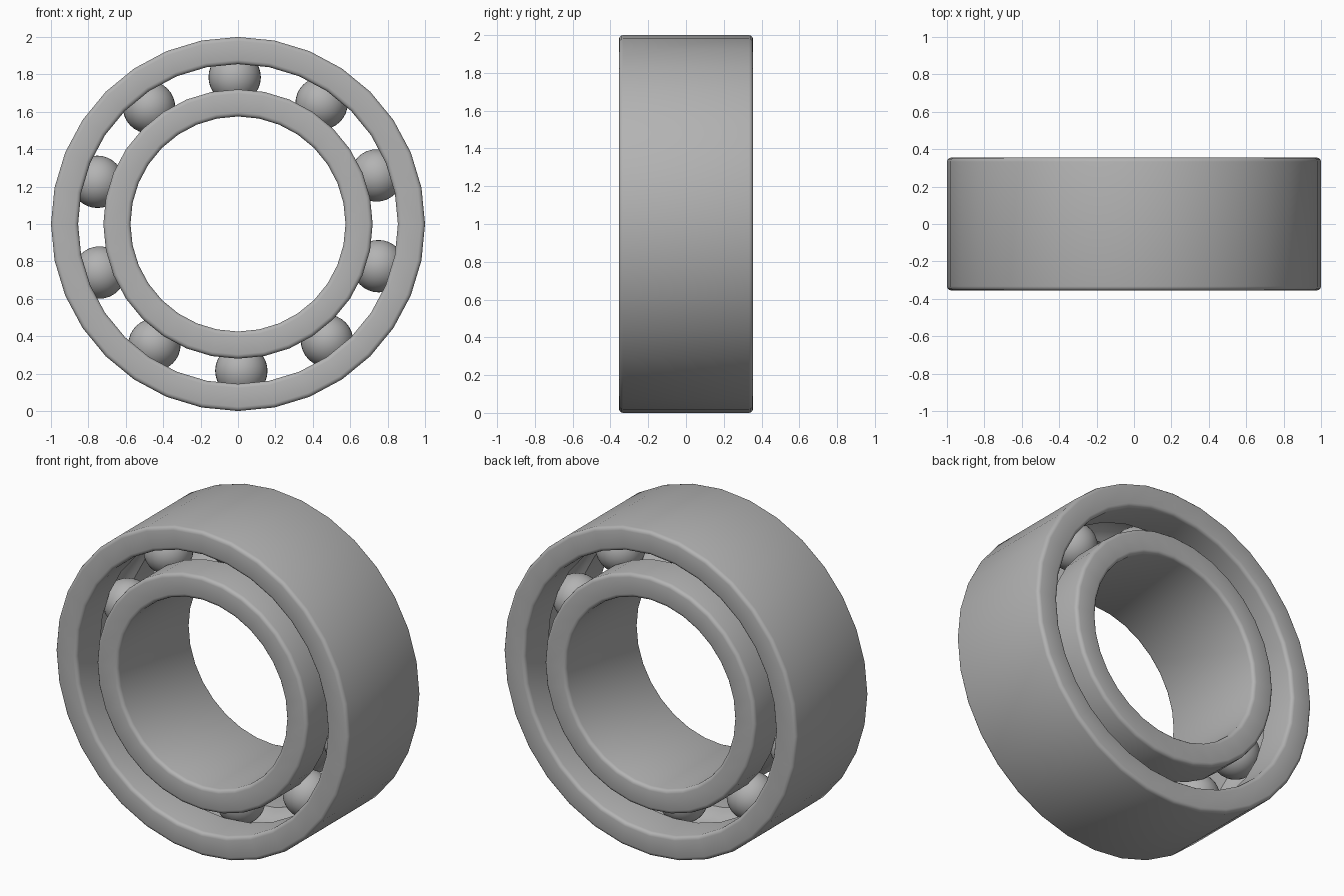
import bpy, bmesh, math
from mathutils import Vector, Matrix

if "Cube" in bpy.data.objects:
    bpy.data.objects.remove(bpy.data.objects["Cube"])

HALF_WIDTH = 0.355
PITCH = 0.785       # radius of the circle of ball centres
BALL = 0.14
SEGMENTS = 32
CENTRE = Vector((0, 0, 1))

steel = bpy.data.materials.new("grey steel")
steel.use_nodes = True
steel.diffuse_color = (0.45, 0.45, 0.45, 1)
steel.node_tree.nodes["Principled BSDF"].inputs["Base Color"].default_value = steel.diffuse_color


def finish(name, bm):
    mesh = bpy.data.meshes.new(name)
    bmesh.ops.recalc_face_normals(bm, faces=bm.faces)
    bm.to_mesh(mesh)
    bm.free()
    obj = bpy.data.objects.new(name, mesh)
    obj.location = CENTRE
    bpy.context.collection.objects.link(obj)
    mesh.materials.append(steel)
    bpy.ops.object.select_all(action='DESELECT')
    obj.select_set(True)
    bpy.context.view_layer.objects.active = obj
    bpy.ops.object.shade_smooth_by_angle(angle=math.radians(35))
    return obj


def ring_profile(plain, raced, bevel=0.022):
    """Closed (radius, y) loop: rounded corners plus a ball groove on the raced side."""
    side = 1 if raced > plain else -1
    pts = []

    def corner(radius, y, r_in, y_in, start):
        for i in range(4):
            a = math.radians(30 * i)
            s, c = (math.sin(a), math.cos(a)) if start else (math.cos(a), math.sin(a))
            pts.append((radius + r_in * bevel * (1 - s), y + y_in * bevel * (1 - c)))

    corner(plain, -HALF_WIDTH, side, 1, False)
    pts.reverse()
    corner(plain, HALF_WIDTH, side, -1, True)
    first = sorted(pts, key=lambda p: p[1])
    pts.clear()
    corner(raced, HALF_WIDTH, -side, -1, True)
    corner(raced, -HALF_WIDTH, -side, 1, True)
    second = sorted(pts, key=lambda p: -p[1])
    # Circular raceway that seats the balls
    groove = BALL + 0.002
    reach = math.asin(abs(raced - PITCH) / groove)
    race = []
    for i in range(13):
        a = reach + (math.pi - 2 * reach) * i / 12
        race.append((PITCH - side * groove * math.sin(a), groove * math.cos(a)))
    return first + second[:4] + race + second[4:]


def make_ring(name, plain, raced):
    bm = bmesh.new()
    verts = [bm.verts.new((r, y, 0)) for r, y in ring_profile(plain, raced)]
    edges = [bm.edges.new((v, verts[(i + 1) % len(verts)])) for i, v in enumerate(verts)]
    bmesh.ops.spin(bm, geom=verts + edges, cent=(0, 0, 0), axis=(0, 1, 0),
                   angle=math.tau, steps=SEGMENTS, use_duplicate=False)
    bmesh.ops.remove_doubles(bm, verts=bm.verts, dist=0.0001)
    return finish(name, bm)


# Outer and inner races
make_ring("outer_ring", 1.0, 0.855)
make_ring("inner_ring", 0.575, 0.72)

# Ten balls between the races
for i in range(10):
    angle = math.radians(91.3 + 36 * i)
    bm = bmesh.new()
    spot = Vector((PITCH * math.cos(angle), 0, PITCH * math.sin(angle)))
    bmesh.ops.create_uvsphere(bm, u_segments=32, v_segments=16, radius=BALL,
                              matrix=Matrix.Translation(spot))
    finish(f"ball_{i + 1}", bm)
